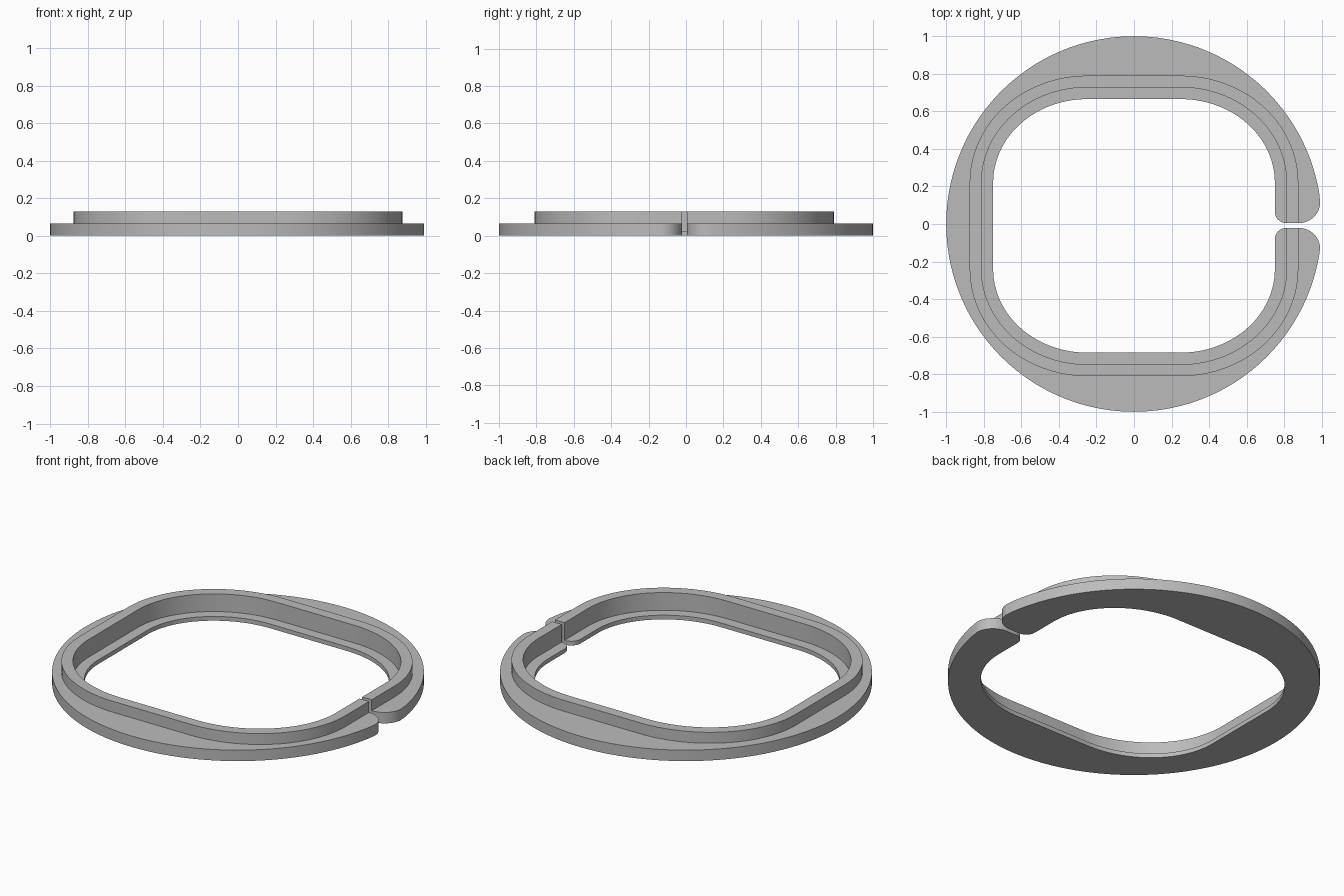
import bpy, bmesh, math

if "Cube" in bpy.data.objects:
    bpy.data.objects.remove(bpy.data.objects["Cube"], do_unlink=True)

# Opening: a rounded rectangle made of a core rectangle plus elliptical corners
CORE_X, CORE_Y, MID_Y = 0.25, 0.23, -0.01
RAD_X, RAD_Y = 0.5, 0.445
WALL_IN, WALL_OUT = 0.0625, 0.125          # offsets of the raised wall
LEDGE_Z, FLANGE_Z, TOP_Z = 0.025, 0.065, 0.13
GAP_MID, GAP_HALF = -0.008, 0.0125
TIP = 0.11


def station(cx, cy, nx, ny):
    """Inner edge, wall inside, wall outside and round outer edge in plan."""
    pts = [(cx + (RAD_X + d) * nx, cy + (RAD_Y + d) * ny)
           for d in (0, WALL_IN, WALL_OUT)]
    x, y = pts[2]
    r = math.hypot(x, y)
    return pts + [(x / r, y / r)]


def tip(side):
    """Rounded end beside the gap, listed from the gap outwards."""
    wi, wo = CORE_X + RAD_X + WALL_IN, CORE_X + RAD_X + WALL_OUT
    result = []
    for i in range(17):
        h = TIP * (1 - math.cos(math.pi / 2 * i / 16))
        y = GAP_MID + side * (GAP_HALF + h)
        inner = wi - WALL_IN * math.sqrt(1 - max(0, 1 - h / 0.06) ** 2)
        outer = wo + 0.116 * math.sqrt(max(0, 1 - (1 - h / TIP) ** 2))
        result.append([(inner, y), (wi, y), (wo, y), (outer, y)])
    return result


def corner(sx, sy, start):
    cx, cy = sx * CORE_X, MID_Y + sy * CORE_Y
    for i in range(29):
        a = math.radians(start + 90 * i / 28)
        yield station(cx, cy, math.cos(a), math.sin(a))


def straight(x0, y0, x1, y1, nx, ny, steps=10):
    for i in range(1, steps):
        f = i / steps
        yield station(x0 + (x1 - x0) * f, y0 + (y1 - y0) * f, nx, ny)


# Stations run anticlockwise from one side of the gap to the other
hi, lo = MID_Y + CORE_Y, MID_Y - CORE_Y
path = tip(1)
path += straight(CORE_X, 0.115, CORE_X, hi, 1, 0, 4)
path += corner(1, 1, 0)
path += straight(CORE_X, hi, -CORE_X, hi, 0, 1)
path += corner(-1, 1, 90)
path += straight(-CORE_X, hi, -CORE_X, lo, -1, 0)
path += corner(-1, -1, 180)
path += straight(-CORE_X, lo, CORE_X, lo, 0, -1)
path += corner(1, -1, 270)
path += straight(CORE_X, lo, CORE_X, -0.131, 1, 0, 4)
path += reversed(tip(-1))

# Stepped cross-section: (plan edge, height)
section = [(0, 0), (0, LEDGE_Z), (1, LEDGE_Z), (1, TOP_Z),
           (2, TOP_Z), (2, FLANGE_Z), (3, FLANGE_Z), (3, 0)]
bm = bmesh.new()
rings = [[bm.verts.new((*s[k], z)) for k, z in section] for s in path]
for a, b in zip(rings, rings[1:]):
    for i in range(len(section)):
        j = (i + 1) % len(section)
        bm.faces.new((a[i], a[j], b[j], b[i]))
bm.faces.new(rings[0])
bm.faces.new(rings[-1])
bmesh.ops.remove_doubles(bm, verts=bm.verts, dist=0.00005)
bmesh.ops.recalc_face_normals(bm, faces=bm.faces)

mesh = bpy.data.meshes.new("split_ring")
bm.to_mesh(mesh)
bm.free()
ring = bpy.data.objects.new("split_ring", mesh)
bpy.context.collection.objects.link(ring)

# Single grey material
grey = bpy.data.materials.new("plain_grey")
grey.use_nodes = True
grey.diffuse_color = (0.5, 0.5, 0.5, 1)
grey.node_tree.nodes["Principled BSDF"].inputs["Base Color"].default_value = (0.5, 0.5, 0.5, 1)
mesh.materials.append(grey)

bpy.ops.object.select_all(action="DESELECT")
ring.select_set(True)
bpy.context.view_layer.objects.active = ring
bpy.ops.object.shade_smooth_by_angle(angle=math.radians(30))
